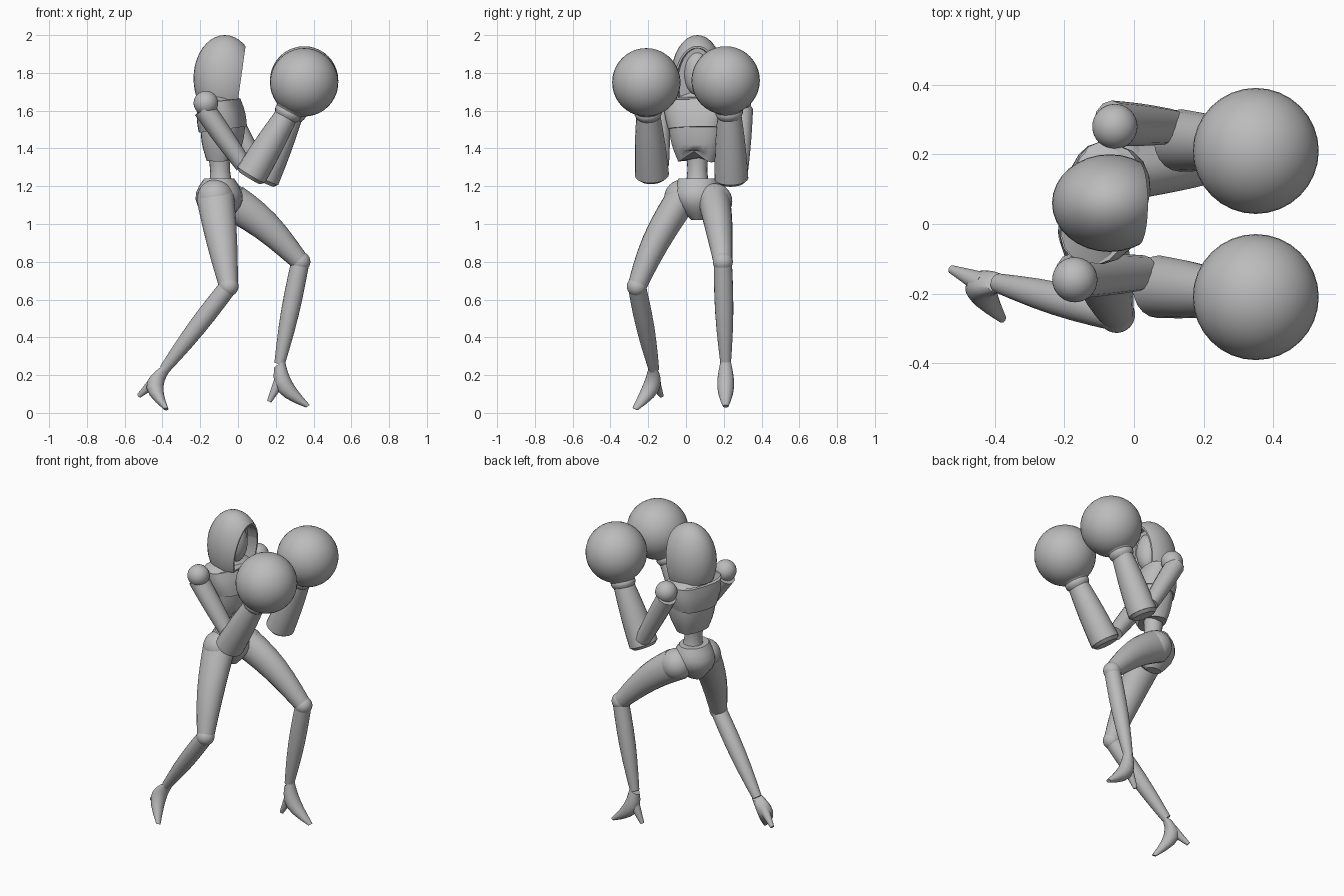
import bpy, bmesh
from math import sin, cos, pi, copysign, radians
from mathutils import Vector, Matrix

if "Cube" in bpy.data.objects:
    bpy.data.objects.remove(bpy.data.objects["Cube"])

shade = (0.5, 0.5, 0.5, 1)
grey = bpy.data.materials.new("plain_grey")
grey.use_nodes = True
grey.diffuse_color = shade
grey.node_tree.nodes["Principled BSDF"].inputs["Base Color"].default_value = shade


def finish(name, bm, angle=40):
    """Turn the bmesh into a smooth object with sharp edges kept."""
    bmesh.ops.recalc_face_normals(bm, faces=bm.faces)
    mesh = bpy.data.meshes.new(name)
    bm.to_mesh(mesh)
    bm.free()
    mesh.materials.append(grey)
    obj = bpy.data.objects.new(name, mesh)
    bpy.context.collection.objects.link(obj)
    bpy.ops.object.select_all(action='DESELECT')
    obj.select_set(True)
    bpy.context.view_layer.objects.active = obj
    bpy.ops.object.shade_smooth_by_angle(angle=radians(angle))
    return obj


def tube(name, start, end, wide, deep=None, bulge=0, bow=(0, 0, 0),
         power=1, turn=0, steps=7, sides=20):
    """Closed tube: radii run from first to last value, bulge swells and bow bends the middle."""
    start, end, bow = Vector(start), Vector(end), Vector(bow)
    deep = deep or wide
    axis = (end - start).normalized()
    side = Vector((0, 1, 0))
    side = (side - axis * side.dot(axis)).normalized()
    side = Matrix.Rotation(radians(turn), 3, axis) @ side
    front = side.cross(axis)
    bm = bmesh.new()
    loops = []
    for step in range(steps):
        t = step / (steps - 1)
        swell = sin(pi * t)
        centre = start.lerp(end, t) + bow * swell
        w, d = (r[0] + (r[1] - r[0]) * t + bulge * swell for r in (wide, deep))
        loop = []
        for k in range(sides):
            c, s = cos(2 * pi * k / sides), sin(2 * pi * k / sides)
            c, s = copysign(abs(c) ** power, c), copysign(abs(s) ** power, s)
            loop.append(bm.verts.new(centre + side * w * s + front * d * c))
        loops.append(loop)
    for low, high in zip(loops, loops[1:]):
        for k in range(sides):
            bm.faces.new((low[k - 1], low[k], high[k], high[k - 1]))
    bm.faces.new(loops[0])
    bm.faces.new(loops[-1])
    return finish(name, bm)


def ball_mesh(pos, radius, scale=(1, 1, 1)):
    bm = bmesh.new()
    bmesh.ops.create_uvsphere(bm, u_segments=32, v_segments=20, radius=radius)
    bmesh.ops.scale(bm, vec=scale, verts=bm.verts)
    bmesh.ops.translate(bm, vec=pos, verts=bm.verts)
    return bm


def ball(name, pos, radius, scale=(1, 1, 1)):
    return finish(name, ball_mesh(pos, radius, scale), 60)


def spine(x, z):
    """Point on the body's centre line."""
    return Vector((x, 0.06, z))


# Trunk, with the chest twisted towards the right
twist = -14
tube("upper_chest", spine(-.08, 1.5), spine(-.1, 1.65), (.15, .175), (.12, .1),
     bulge=.008, power=.7, turn=twist)
tube("shoulder_slope", spine(-.1, 1.65), spine(-.1, 1.7), (.175, .06), (.1, .05),
     power=.8, turn=twist)
ribs = tube("ribcage", spine(-.09, 1.33), spine(-.08, 1.52), (.1, .15), (.07, .11),
            bulge=.01, power=.75, turn=twist)
for v in ribs.data.vertices:
    # Arch under the front of the ribs
    if v.co.z < 1.36 and v.co.x > -.07:
        v.co.z += .06 * max(0, 1 - abs(v.co.y - .04) / .08)
tube("waist", spine(-.09, 1.17), spine(-.1, 1.4), (.075, .07), bulge=-.02)
tube("pelvis", spine(-.1, 1.02), spine(-.1, 1.24), (.03, .1), (.05, .08), bulge=.06)
tube("neck", spine(-.1, 1.64), spine(-.09, 1.76), (.05, .05))

# Hood with a slanted, recessed opening
bm = ball_mesh(spine(-.07, 1.77), .23, (.72, .61, 1))
for point, normal in ((spine(0, 1.66), (0, 0, -1)), (spine(.04, 1.94), (.99, 0, -.14))):
    bmesh.ops.bisect_plane(bm, geom=bm.verts[:] + bm.edges[:] + bm.faces[:],
                           plane_co=point, plane_no=normal, clear_outer=True)
    rim = [e for e in bm.edges if e.is_boundary]
    opening = bmesh.ops.contextual_create(bm, geom=rim)["faces"]
bmesh.ops.recalc_face_normals(bm, faces=bm.faces)
for depth in (0, -.06):
    bmesh.ops.inset_region(bm, faces=opening, thickness=.01, depth=depth)
finish("hood", bm)
ball("face", spine(-.055, 1.8), .1, (.65, .7, 1.2))

# Arms ending in ball gloves: shoulder, elbow, cuff, wrist, fist
arms = {
    "right": ((-.17, -.16, 1.64), (.03, -.14, 1.31), (.07, -.18, 1.26),
              (.26, -.2, 1.58), (.35, -.21, 1.75)),
    "left": ((-.055, .28, 1.64), (.11, .28, 1.29), (.135, .24, 1.24),
             (.285, .23, 1.58), (.35, .21, 1.76)),
}
for side, joints in arms.items():
    shoulder, elbow, cuff, wrist, fist = map(Vector, joints)
    ball(side + "_shoulder", shoulder, .065)
    tube(side + "_upper_arm", shoulder + Vector((-.01, .01, -.03)), elbow, (.065, .05),
         (.058, .045), bulge=.003, sides=12)
    tube(side + "_elbow_cap", cuff.lerp(wrist, -.05), cuff, (.07, .088), (.065, .083), steps=3)
    tube(side + "_forearm", cuff, wrist, (.09, .063), (.085, .06), bulge=.004)
    tube(side + "_wrist_band", wrist.lerp(fist, -.1), wrist.lerp(fist, .15), (.06, .07), bulge=.008)
    tube(side + "_glove_cuff", wrist.lerp(fist, .1), wrist.lerp(fist, .6), (.07, .14))
    ball(side + "_glove", fist, .181)

# Legs with heeled feet: hip, knee, ankle, toe, heel tip, then thigh and foot bends
legs = {
    "right": ((-.12, -.02, 1.14), (-.05, -.26, .67), (-.39, -.17, .23), (-.38, -.27, .02),
              (-.525, -.13, .09), (0, -.02, 0), (-.055, .035, .01)),
    "left": ((-.04, .15, 1.12), (.33, .195, .8), (.22, .21, .26), (.37, .21, .035),
             (.165, .21, .06), (0, 0, .03), (-.045, 0, -.01)),
}
for side, joints in legs.items():
    hip, knee, ankle, toe, tip, thigh_bow, foot_bow = map(Vector, joints)
    ball(side + "_hip", hip, .095)
    tube(side + "_thigh", hip, knee, (.085, .05), (.1, .05), bulge=.006, bow=thigh_bow)
    ball(side + "_knee", knee, .053)
    tube(side + "_shin", knee, ankle, (.048, .028), bulge=.01)
    tube(side + "_foot", ankle, toe, (.03, .015), (.034, .012), bulge=.022, bow=foot_bow)
    tube(side + "_heel", ankle.lerp(toe, .3) + foot_bow * .8, tip, (.034, .012), sides=12)
